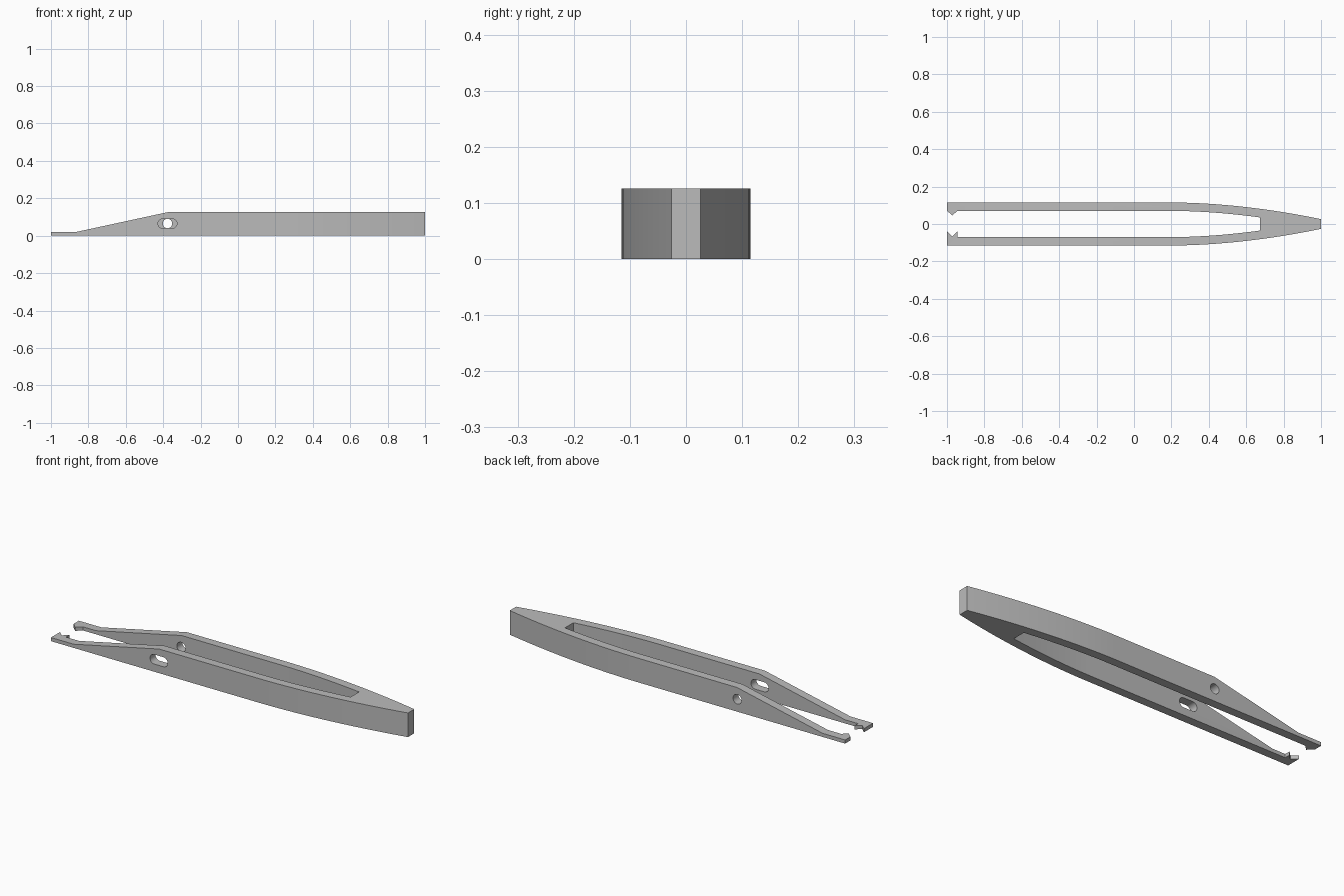
import bpy
import bmesh
import math
from mathutils import Matrix, Vector

cube = bpy.data.objects.get("Cube")
if cube:
    bpy.data.objects.remove(cube, do_unlink=True)

HEIGHT = 0.126
BEND = 0.2      # where the straight arms start to curve together
CROTCH = 0.675  # closed end of the gap

# Single plain grey
grey = bpy.data.materials.new("plain grey")
grey.use_nodes = True
grey.diffuse_color = (0.5, 0.5, 0.5, 1)
grey.node_tree.nodes["Principled BSDF"].inputs["Base Color"].default_value = (0.5, 0.5, 0.5, 1)


def prism(name, outline, to_world, depth):
    """Extrude a 2D outline along the vector depth."""
    bm = bmesh.new()
    face = bm.faces.new([bm.verts.new(to_world(a, b)) for a, b in outline])
    new = bmesh.ops.extrude_face_region(bm, geom=[face])["geom"]
    verts = [v for v in new if isinstance(v, bmesh.types.BMVert)]
    bmesh.ops.translate(bm, verts=verts, vec=Vector(depth))
    bmesh.ops.recalc_face_normals(bm, faces=bm.faces)
    mesh = bpy.data.meshes.new(name)
    bm.to_mesh(mesh)
    bm.free()
    obj = bpy.data.objects.new(name, mesh)
    bpy.context.collection.objects.link(obj)
    mesh.materials.append(grey)
    return obj


def side_prism(name, outline, y0, y1):
    return prism(name, outline, lambda x, z: (x, y0, z), (0, y1 - y0, 0))


def curve(x_end, y_start, y_end, steps=20):
    """Arm edge that leaves the straight part tangentially and bends inward."""
    span = x_end - BEND
    return [(BEND + span * i / steps, y_start + (y_end - y_start) * (i / steps) ** 1.85)
            for i in range(steps + 1)]


def flip(points):
    return [(x, -y) for x, y in points]


def oblong(cx, cz, radius, half, steps=16):
    """Round hole, or a slot when half is above zero."""
    pts = []
    for side in (1, -1):
        for i in range(steps + 1 if half else steps):
            a = math.pi * (i / steps - 0.5) + (0 if side > 0 else math.pi)
            pts.append((cx + side * half + radius * math.cos(a), cz + radius * math.sin(a)))
    return pts


# Plan outline: outer edges, gap and the mating tip teeth
outer = curve(1, 0.115, 0.026)
inner = curve(CROTCH, 0.07, 0.035)
pointed_tooth = [(-0.945, 0.07), (-0.972, 0.045), (-0.998, 0.07), (-1, 0.07)]
notched_tooth = [(-1, -0.04), (-0.972, -0.066), (-0.945, -0.04), (-0.945, -0.07)]
plan = ([(-1, 0.115)] + outer + flip(outer)[::-1] + [(-1, -0.115)]
        + notched_tooth + flip(inner) + inner[::-1] + pointed_tooth)
tweezers = prism("tweezers_body", plan, lambda x, y: (x, y, 0), (0, 0, HEIGHT))

# Cutter that tapers the arms down to thin tips
taper = side_prism("taper_cutter", [(-1.1, 0.019), (-0.87, 0.019), (-0.375, HEIGHT),
                                    (-0.375, 0.2), (-1.1, 0.2)], -0.3, 0.3)
# Slot through the front arm, round hole through the back arm
slot = side_prism("slot_cutter", oblong(-0.377, 0.065, 0.025, 0.026), -0.3, 0)
hole = side_prism("hole_cutter", oblong(-0.377, 0.065, 0.025, 0), 0, 0.3)

for cutter in (taper, slot, hole):
    cutter.hide_render = True
    mod = tweezers.modifiers.new(cutter.name, 'BOOLEAN')
    mod.operation = 'DIFFERENCE'
    mod.solver = 'EXACT'
    mod.object = cutter

# Bake the cuts, then discard the cutters
bpy.ops.object.select_all(action='DESELECT')
tweezers.select_set(True)
bpy.context.view_layer.objects.active = tweezers
for mod in list(tweezers.modifiers):
    bpy.ops.object.modifier_apply(modifier=mod.name)
for cutter in (taper, slot, hole):
    bpy.data.objects.remove(cutter, do_unlink=True)
bpy.ops.object.shade_smooth_by_angle(angle=math.radians(30))
